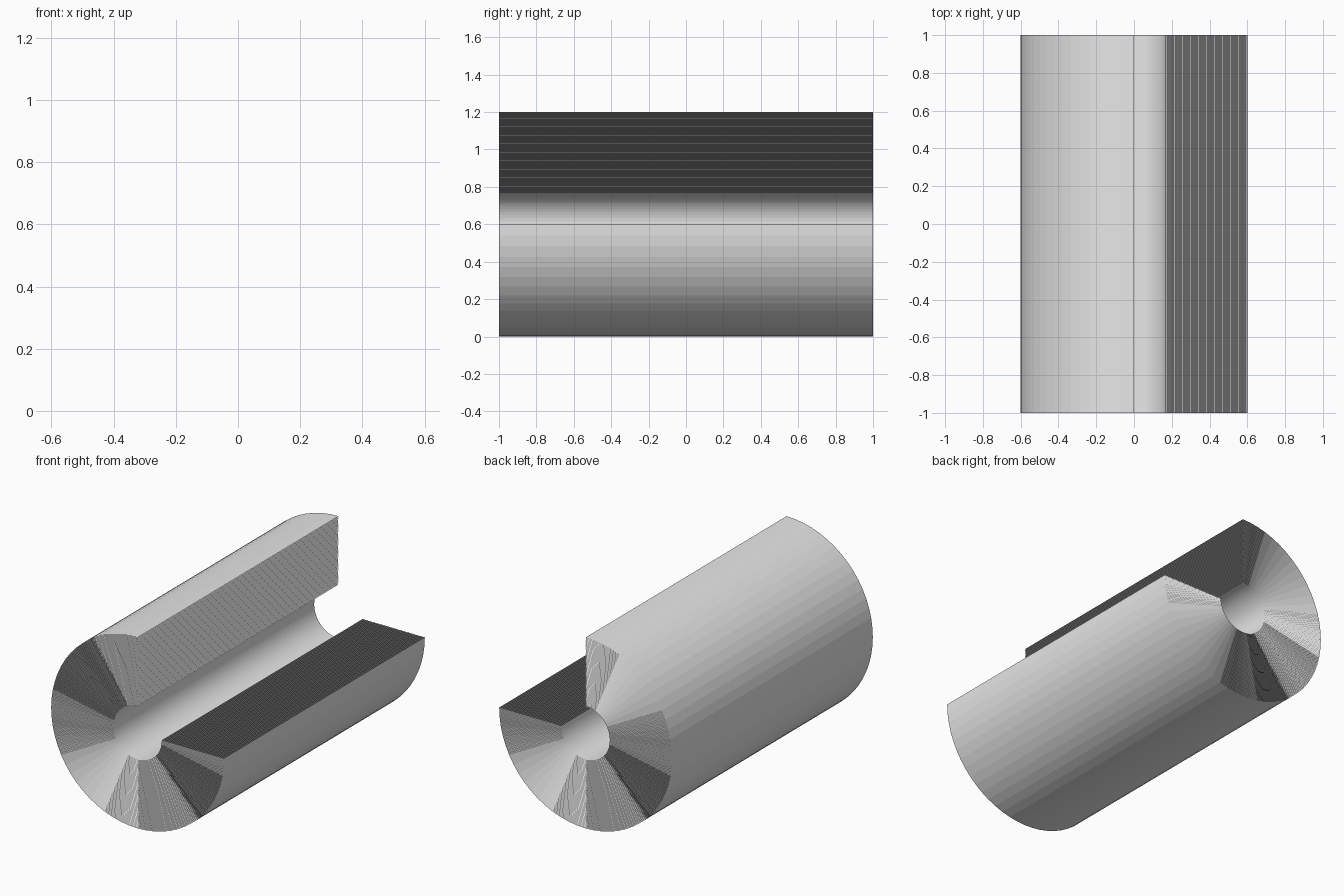
import bpy
import bmesh
from math import cos, sin, radians

cube = bpy.data.objects.get("Cube")
if cube:
    bpy.data.objects.remove(cube, do_unlink=True)

OUTER, INNER = 0.60, 0.17
HALF_LENGTH = 1.0
LAYERS = 72
SEGMENTS = 48  # steps around the three-quarter arc

grey = bpy.data.materials.new("plain grey")
grey.use_nodes = True
grey.diffuse_color = (0.8, 0.8, 0.8, 1)
grey.node_tree.nodes["Principled BSDF"].inputs["Base Color"].default_value = (0.8, 0.8, 0.8, 1)


def add_sheet(bm, radius):
    """Open three-quarter cylinder sheet along y, missing its upper +x quarter."""
    rows = []
    for i in range(SEGMENTS + 1):
        a = radians(90 + 270 * i / SEGMENTS)
        x, z = radius * cos(a), OUTER + radius * sin(a)
        rows.append([bm.verts.new((x, y, z)) for y in (-HALF_LENGTH, HALF_LENGTH)])
    for (a0, b0), (a1, b1) in zip(rows, rows[1:]):
        bm.faces.new((a0, b0, b1, a1))


def make_sheets(name, radii):
    bm = bmesh.new()
    for radius in radii:
        add_sheet(bm, radius)
    mesh = bpy.data.meshes.new(name)
    bm.to_mesh(mesh)
    bm.free()
    mesh.materials.append(grey)
    obj = bpy.data.objects.new(name, mesh)
    bpy.context.collection.objects.link(obj)
    return obj


# Concentric thin sheets from the bore to the outer skin
step = (OUTER - INNER) / (LAYERS - 1)
make_sheets("bore_lining", [INNER])
make_sheets("inner_layers", [INNER + step * i for i in range(1, LAYERS - 1)])
make_sheets("outer_skin", [OUTER])
